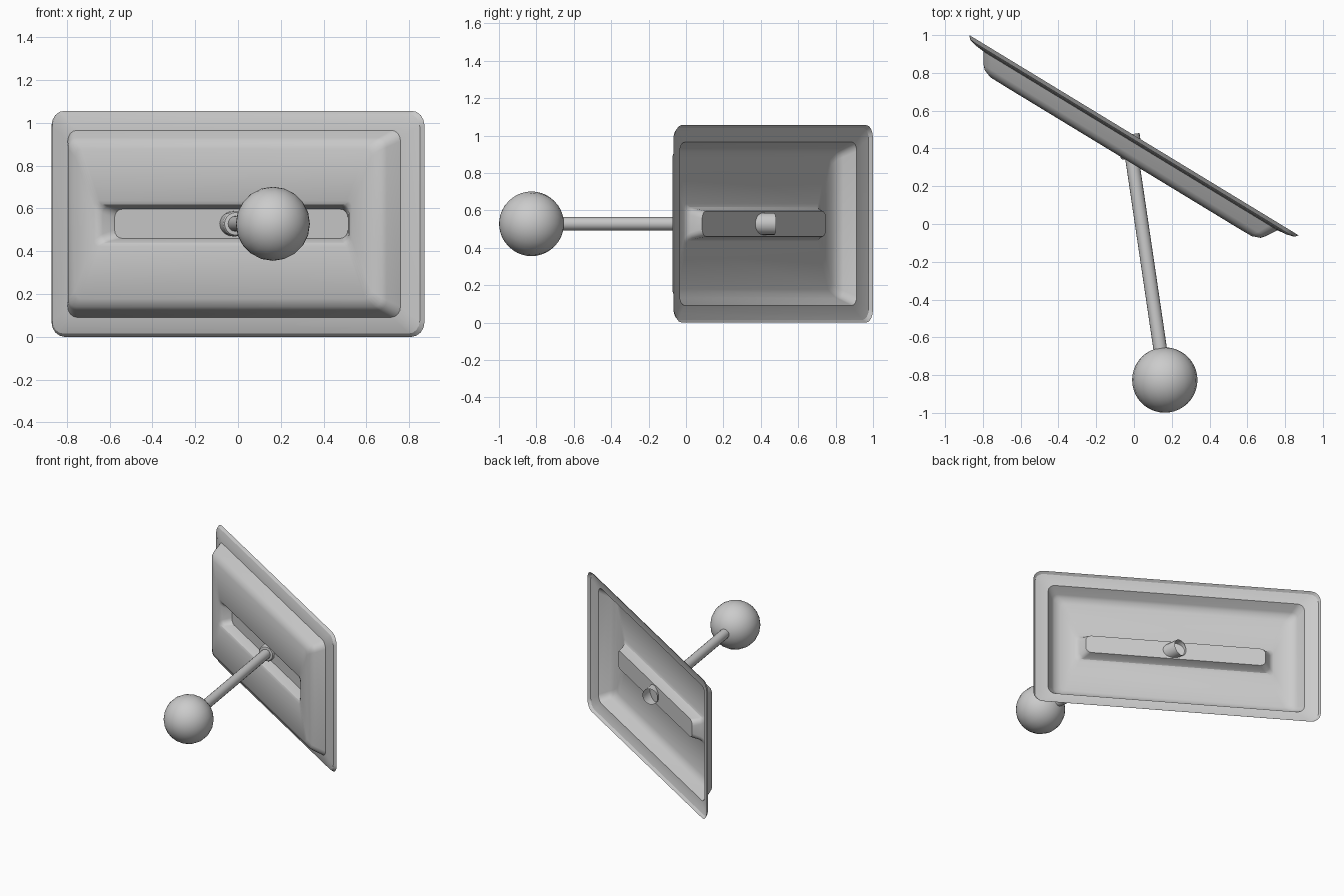
import bpy, bmesh, math
from mathutils import Vector, Matrix

if "Cube" in bpy.data.objects:
    bpy.data.objects.remove(bpy.data.objects["Cube"])

MID_Z = 0.528


def finish(name, bm, matrix, angle=30):
    mesh = bpy.data.meshes.new(name)
    bm.to_mesh(mesh)
    bm.free()
    ob = bpy.data.objects.new(name, mesh)
    bpy.context.collection.objects.link(ob)
    ob.matrix_world = matrix
    bpy.ops.object.select_all(action='DESELECT')
    ob.select_set(True)
    bpy.context.view_layer.objects.active = ob
    bpy.ops.object.shade_smooth_by_angle(angle=math.radians(angle))
    return ob


def rounded_rect(hu, hz, r, depth, seg=4):
    # local x along the plate, local -y out of its front
    pts = []
    for q, (sx, sz) in enumerate(((1, 1), (-1, 1), (-1, -1), (1, -1))):
        for i in range(seg + 1):
            a = math.radians(90) * (q + i / seg)
            pts.append((sx * (hu - r) + r * math.cos(a), -depth,
                        sz * (hz - r) + r * math.sin(a)))
    return pts


def bridge(bm, loops):
    for a, b in zip(loops, loops[1:]):
        n = len(a)
        for i in range(n):
            j = (i + 1) % n
            bm.faces.new((a[i], a[j], b[j], b[i]))


# Pressed plate: half width, half height, corner radius, depth
PLATE = [
    (1.020, 0.528, 0.070, 0.000),
    (1.005, 0.513, 0.060, 0.018),
    (0.960, 0.480, 0.050, 0.030),
    (0.910, 0.437, 0.050, 0.035),
    (0.872, 0.402, 0.045, 0.097),
    (0.855, 0.388, 0.040, 0.116),
    (0.810, 0.350, 0.035, 0.133),
    (0.705, 0.108, 0.030, 0.134),
    (0.685, 0.090, 0.032, 0.126),
    (0.672, 0.082, 0.035, 0.112),
    (0.638, 0.068, 0.040, 0.061),
]
bm = bmesh.new()
loops = [[bm.verts.new(p) for p in rounded_rect(*row)] for row in PLATE]
bridge(bm, loops)
bm.faces.new(loops[-1])
bmesh.ops.recalc_face_normals(bm, faces=bm.faces)
finish("slotted_plate", bm,
       Matrix.Translation((0, 0.47, MID_Z)) @ Matrix.Rotation(math.radians(-31.3), 4, 'Z'))

# Lever parts are turned around the lever axis, local z points to the knob
knob = Vector((0.163, -0.826, MID_Z))
root = Vector((-0.029, 0.473, MID_Z))
axis = knob - root
length = axis.length
lever = Matrix.Translation(root) @ axis.to_track_quat('Z', 'Y').to_matrix().to_4x4()


def turned(name, profile, seg=20, cap=False):
    bm = bmesh.new()
    rings = [[bm.verts.new((r * math.cos(math.tau * i / seg),
                            r * math.sin(math.tau * i / seg), z))
              for i in range(seg)] for r, z in profile]
    bridge(bm, rings)
    if cap:
        bm.faces.new(rings[0][::-1])
        bm.faces.new(rings[-1])
    bmesh.ops.recalc_face_normals(bm, faces=bm.faces)
    return finish(name, bm, lever)


# Pivot collar, open at the back
turned("pivot_collar", [(0.059, 0), (0.059, 0.115), (0.053, 0.125), (0.036, 0.127)])
# Rod
turned("lever_rod", [(0.036, 0.1), (0.036, length - 0.1)], seg=16)

# Ball knob
bm = bmesh.new()
bmesh.ops.create_uvsphere(bm, u_segments=20, v_segments=20, radius=0.173)
finish("ball_knob", bm, lever @ Matrix.Translation((0, 0, length)), 40)
